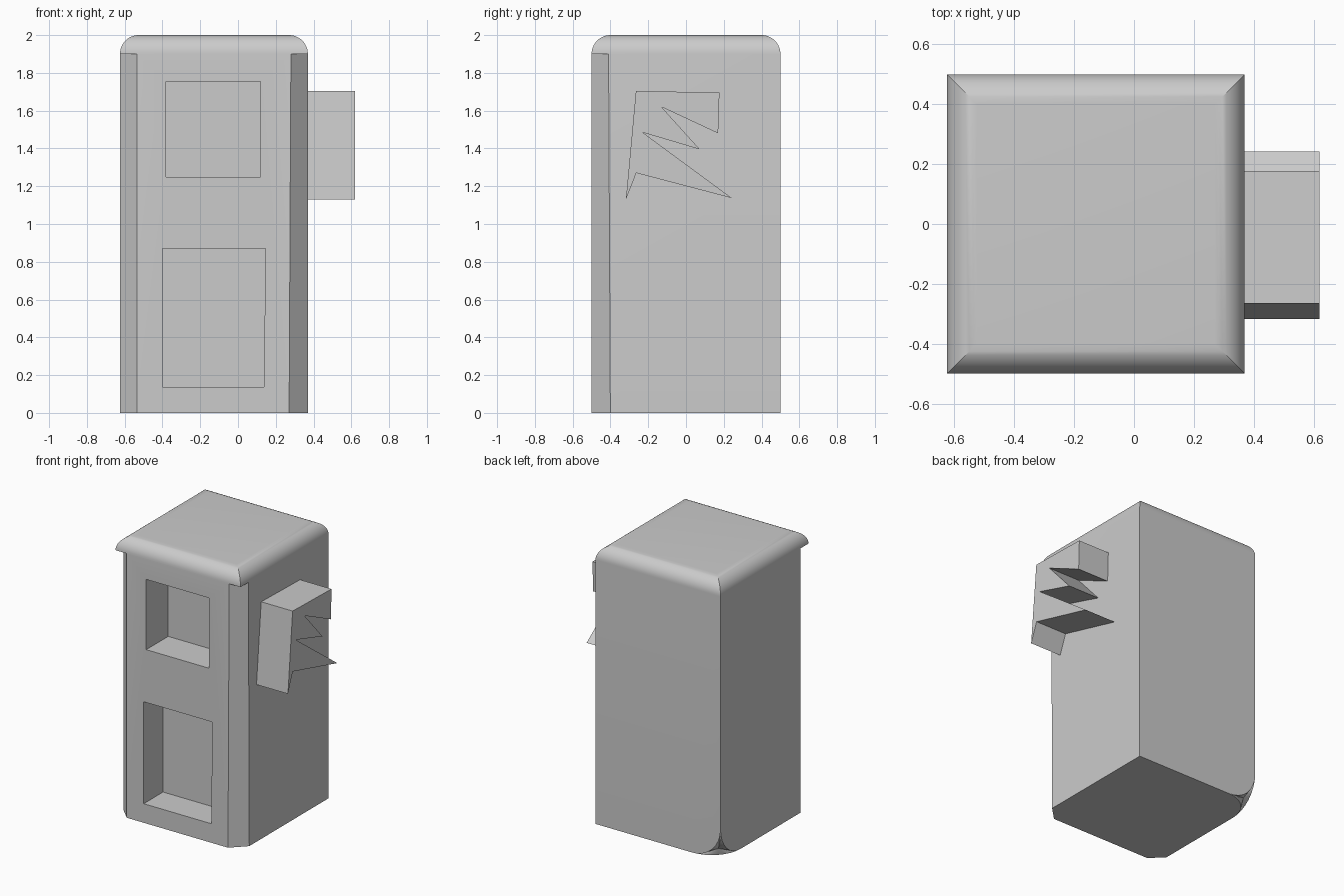
import bpy, bmesh, math
from mathutils import Vector

if "Cube" in bpy.data.objects:
    bpy.data.objects.remove(bpy.data.objects["Cube"])

grey = bpy.data.materials.new("plain_grey")
grey.diffuse_color = (0.6, 0.6, 0.6, 1)
grey.use_nodes = True
grey.node_tree.nodes["Principled BSDF"].inputs["Base Color"].default_value = grey.diffuse_color

X0, X1, Y0, Y1, H, R = -0.625, 0.37, -0.5, 0.5, 2.0, 0.1


def finish(bm, name):
    bmesh.ops.recalc_face_normals(bm, faces=bm.faces)
    me = bpy.data.meshes.new(name)
    bm.to_mesh(me)
    bm.free()
    ob = bpy.data.objects.new(name, me)
    bpy.context.collection.objects.link(ob)
    me.materials.append(grey)
    return ob


def loft(name, rings):
    """Closed solid through a list of equal-length point rings."""
    bm = bmesh.new()
    vs = [[bm.verts.new(p) for p in ring] for ring in rings]
    n = len(rings[0])
    for a, b in zip(vs, vs[1:]):
        for i in range(n):
            bm.faces.new((a[i], a[(i + 1) % n], b[(i + 1) % n], b[i]))
    bm.faces.new(vs[0])
    bm.faces.new(vs[-1])
    return finish(bm, name)


def square(z, d=0):
    return [(X0 + d, Y0 + d, z), (X1 - d, Y0 + d, z),
            (X1 - d, Y1 - d, z), (X0 + d, Y1 - d, z)]


# Cabinet body with mitred, rounded roof edges
N = 12
rings = [square(0)]
for i in range(N + 1):
    t = math.pi / 2 * i / N
    rings.append(square(H - R + R * math.sin(t), R * (1 - math.cos(t))))
body = loft("cabinet_body", rings)

cutters = []

# Chamfers on the two front upright edges, ending under the roof lip
for x, side, low, high in ((X0, 1, 0.09, 0.09), (X1, -1, 0.10, 0.09)):
    ring = []
    for z, c in ((-0.1, low), (1.9, high)):
        e = 0.05
        ring.append([(x - side * e, Y0 - e, z), (x + side * (c + e), Y0 - e, z),
                     (x - side * e, Y0 + c + e, z)])
    cutters.append(loft("chamfer_cutter", ring))

# Front recesses: x left, x right at bottom, x right at top, z bottom, z top, depth
for xl, xb, xt, zb, zt, d in ((-0.38, 0.12, 0.12, 1.25, 1.755, 0.25),
                              (-0.40, 0.138, 0.145, 0.137, 0.87, 0.22)):
    cutters.append(loft("recess_cutter", [
        [(xl, y, zb), (xb, y, zb), (xt, y, zt), (xl, y, zt)]
        for y in (Y0 - 0.1, Y0 + d)]))

# Rounded bottom corner at the back left
bm = bmesh.new()
r, n, e = (0.24, 0.24, 0.24), 8, 0.003
origin = Vector((X0 - e, Y1 + e, -e))


def corner(u, v, w):
    return origin + Vector((u * r[0], -v * r[1], w * r[2]))


tip = bm.verts.new(corner(0, 0, 0))
mid = bm.verts.new(corner(0.24, 0.24, 0.24))
ends = [bm.verts.new(corner(*[float(i == k) for i in range(3)])) for k in range(3)]
for k in range(3):
    arc = [ends[k]]
    for i in range(1, n):
        t = math.pi / 2 * i / n
        p = [0, 0, 0]
        p[k], p[(k + 1) % 3] = 1 - math.sin(t), 1 - math.cos(t)
        arc.append(bm.verts.new(corner(*p)))
    arc.append(ends[(k + 1) % 3])
    bm.faces.new([tip] + arc)
    for a, b in zip(arc, arc[1:]):
        bm.faces.new((mid, a, b))
cutters.append(finish(bm, "corner_cutter"))

bpy.context.view_layer.objects.active = body
for c in cutters:
    m = body.modifiers.new("cut", 'BOOLEAN')
    m.operation, m.solver, m.object = 'DIFFERENCE', 'EXACT', c
    bpy.ops.object.modifier_apply(modifier=m.name)
for c in cutters:
    bpy.data.objects.remove(c)
body.select_set(True)
bpy.ops.object.shade_smooth_by_angle(angle=math.radians(25))

# Zigzag block on the right side
zigzag = [(-0.265, 1.705), (0.177, 1.695), (0.17, 1.48), (-0.13, 1.62), (0.073, 1.395),
          (-0.23, 1.485), (0.243, 1.137), (-0.263, 1.27), (-0.318, 1.13)]
loft("side_zigzag_block", [[(x, y, z) for y, z in zigzag] for x in (X1 - 0.01, 0.62)])
